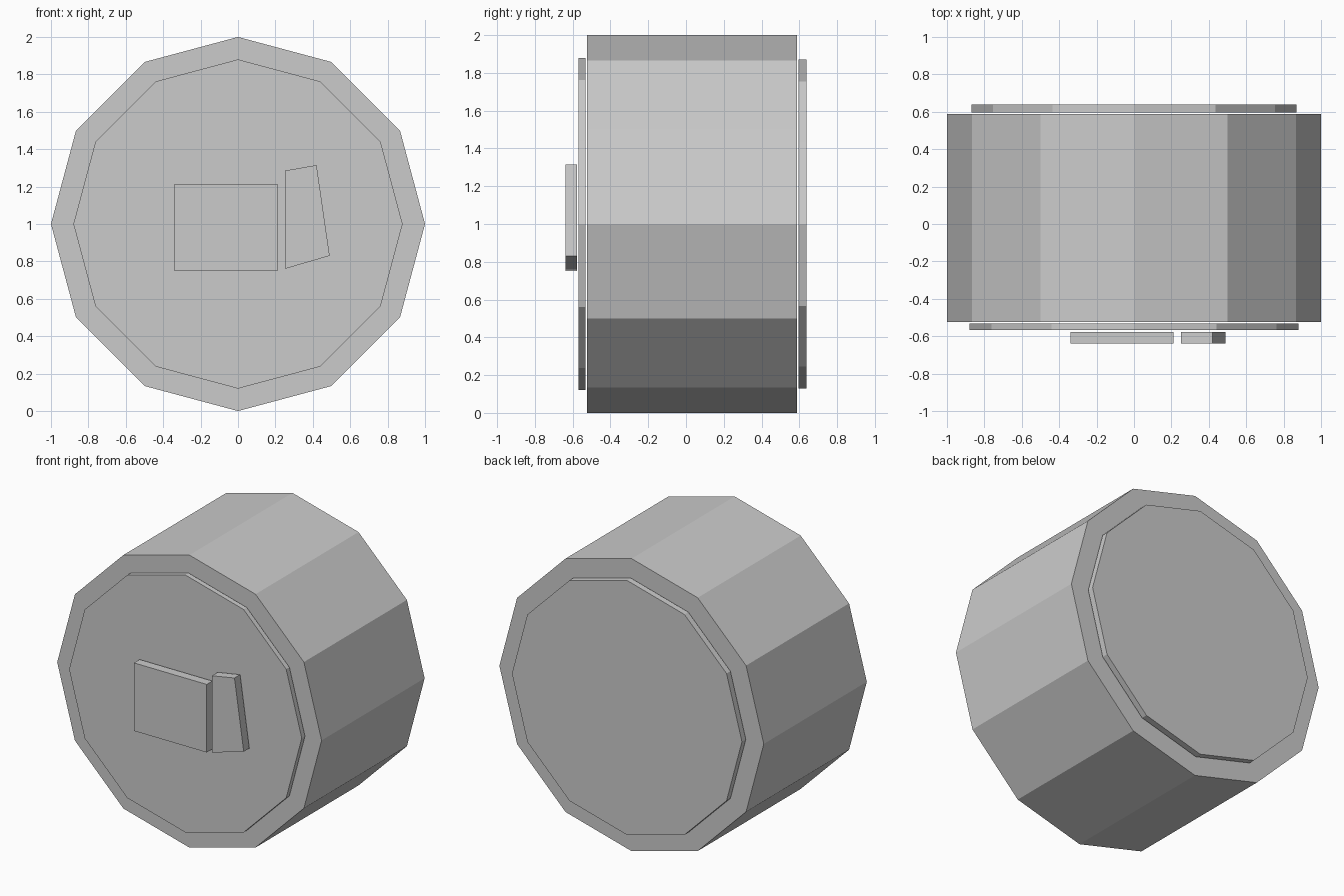
import bpy
import bmesh
from math import cos, sin, tau

if "Cube" in bpy.data.objects:
    bpy.data.objects.remove(bpy.data.objects["Cube"])

# Plain grey used throughout
GREY = (0.6, 0.6, 0.6, 1.0)
grey = bpy.data.materials.new("plain_grey")
grey.use_nodes = True
grey.diffuse_color = GREY
grey.node_tree.nodes["Principled BSDF"].inputs["Base Color"].default_value = GREY


def prism(name, outline, front, back):
    """Extrude an x-z outline along y from front to back."""
    bm = bmesh.new()
    face = bm.faces.new([bm.verts.new((x, front, z)) for x, z in outline])
    result = bmesh.ops.extrude_face_region(bm, geom=[face], use_keep_orig=True)
    verts = [v for v in result["geom"] if isinstance(v, bmesh.types.BMVert)]
    bmesh.ops.translate(bm, verts=verts, vec=(0, back - front, 0))
    bmesh.ops.recalc_face_normals(bm, faces=bm.faces)
    mesh = bpy.data.meshes.new(name)
    bm.to_mesh(mesh)
    bm.free()
    mesh.materials.append(grey)
    obj = bpy.data.objects.new(name, mesh)
    bpy.context.collection.objects.link(obj)
    return obj


def ring(radius, sides=12):
    """Regular polygon standing upright, centred at z = 1."""
    return [(radius * cos(tau * i / sides), 1 + radius * sin(tau * i / sides))
            for i in range(sides)]


# Twelve-sided drum with a thin cover plate floating just off each end
prism("drum_body", ring(1.0), -0.525, 0.588)
prism("front_plate", ring(0.88), -0.568, -0.533)
prism("back_plate", ring(0.87), 0.596, 0.638)

# Raised panel and tapered vane on the front plate
prism("front_panel", [(-0.34, 0.75), (0.21, 0.75), (0.21, 1.215), (-0.34, 1.215)],
      -0.638, -0.577)
prism("front_vane", [(0.25, 0.76), (0.49, 0.83), (0.42, 1.315), (0.25, 1.285)],
      -0.638, -0.577)
